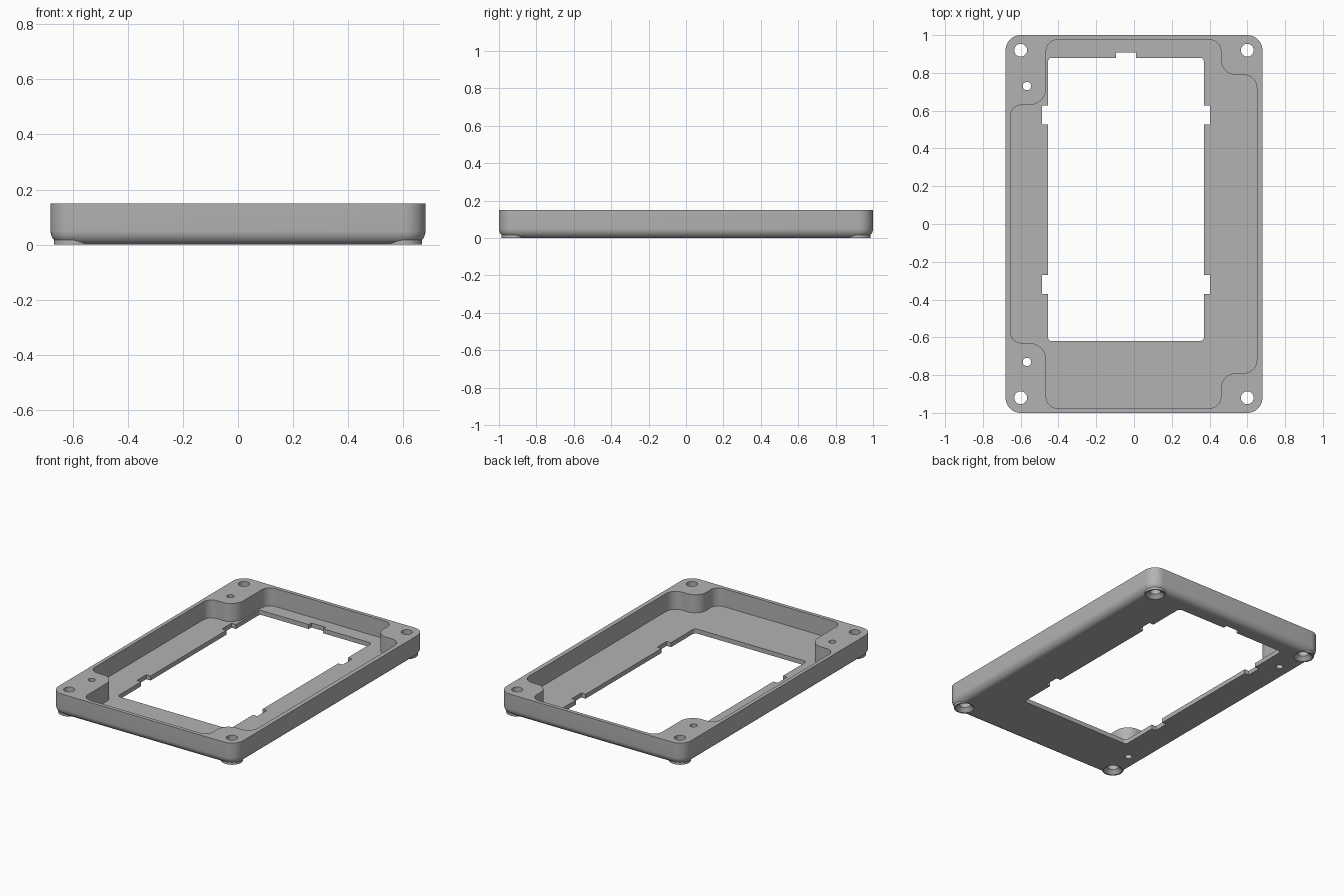
import bpy, bmesh, math
from mathutils import Vector

cube = bpy.data.objects.get("Cube")
if cube:
    bpy.data.objects.remove(cube, do_unlink=True)

W, D, H = 0.68, 1.0, 0.15      # half width, half depth, height
FLOOR = 0.03                   # thickness of the floor
EDGE = 0.05                    # rounding of the lower edge
CORNER = 0.08                  # rounding of the vertical corners

grey = bpy.data.materials.new("plain grey")
grey.use_nodes = True
grey.diffuse_color = (0.45, 0.45, 0.45, 1)
grey.node_tree.nodes["Principled BSDF"].inputs["Base Color"].default_value = (0.45, 0.45, 0.45, 1)


def outline(corners, steps=10):
    """Polygon of (x, y, radius) right-angled corners, each rounded by an arc."""
    pts = []
    for i, (x, y, r) in enumerate(corners):
        p = Vector((x, y))
        if r == 0:
            pts.append(p)
            continue
        a = (Vector(corners[i - 1][:2]) - p).normalized()
        b = (Vector(corners[(i + 1) % len(corners)][:2]) - p).normalized()
        for k in range(steps + 1):
            t = math.pi / 2 * k / steps
            pts.append(p + (a + b - b * math.cos(t) - a * math.sin(t)) * r)
    return pts


def rectangle(x0, x1, y0, y1, r=0):
    return outline([(x0, y0, r), (x1, y0, r), (x1, y1, r), (x0, y1, r)])


def circle(x, y, r, n=40):
    return [Vector((x + r * math.cos(2 * math.pi * k / n),
                    y + r * math.sin(2 * math.pi * k / n))) for k in range(n)]


def loft(name, layers):
    """Closed solid through (outline, height) layers."""
    bm = bmesh.new()
    rings = [[bm.verts.new((p.x, p.y, z)) for p in pts] for pts, z in layers]
    for low, high in zip(rings, rings[1:]):
        n = len(low)
        for i in range(n):
            j = (i + 1) % n
            bm.faces.new((low[i], low[j], high[j], high[i]))
    bm.faces.new(rings[0][::-1])
    bm.faces.new(rings[-1])
    bmesh.ops.recalc_face_normals(bm, faces=bm.faces)
    mesh = bpy.data.meshes.new(name)
    bm.to_mesh(mesh)
    bm.free()
    mesh.materials.append(grey)
    obj = bpy.data.objects.new(name, mesh)
    bpy.context.scene.collection.objects.link(obj)
    return obj


def combine(target, tool, operation):
    """Apply a boolean and remove the tool."""
    mod = target.modifiers.new("boolean", "BOOLEAN")
    mod.operation, mod.solver, mod.object = operation, "EXACT", tool
    bpy.context.view_layer.objects.active = target
    bpy.ops.object.modifier_apply(modifier=mod.name)
    bpy.data.objects.remove(tool, do_unlink=True)


def cut(target, pts, z0=-0.1, z1=0.3):
    combine(target, loft("cutter", [(pts, z0), (pts, z1)]), "DIFFERENCE")


# Outer body with a rounded lower edge
layers = []
for k in range(9):
    t = math.pi / 2 * k / 8
    inset = EDGE * (1 - math.sin(t))
    layers.append((rectangle(inset - W, W - inset, inset - D, D - inset, CORNER - inset),
                   EDGE * (1 - math.cos(t))))
layers.append((rectangle(-W, W, -D, D, CORNER), H))
frame = loft("bezel_frame", layers)

# Round screw feet that fill the lower edge at the corners
screws = [(sx * (W - CORNER), sy * (D - CORNER)) for sx in (-1, 1) for sy in (-1, 1)]
for x, y in screws:
    foot = circle(x, y, 0.067)
    combine(frame, loft("foot", [(foot, 0), (foot, 0.07)]), "UNION")

# Inner pocket that steps around the corner posts, mirrored front to back
half = [(0.46, 0.975, 0.06), (-0.465, 0.975, 0.06), (-0.465, 0.63, 0.09), (-0.655, 0.63, 0.06)]
right = [(0.65, 0.79, 0.07), (0.46, 0.79, 0.08)]
back = right + half
front = [(x, -y, r) for x, y, r in reversed(back)]
cut(frame, outline(back + front), FLOOR)

# Window with clip notches
X0, X1, Y0, Y1 = -0.455, 0.37, -0.62, 0.88
cut(frame, rectangle(X0, X1, Y0, Y1, 0.02))
for y in (-0.32, 0.578):
    cut(frame, rectangle(X0 - 0.032, X0 + 0.05, y - 0.05, y + 0.05))
    cut(frame, rectangle(X1 - 0.05, X1 + 0.032, y - 0.05, y + 0.05))
cut(frame, rectangle(-0.095, 0.01, Y1 - 0.05, Y1 + 0.027))

# Countersunk corner holes
for x, y in screws:
    tool = loft("cutter", [(circle(x, y, r), z) for r, z in
                           ((0.068, -0.01), (0.034, 0.024), (0.034, 0.3))])
    combine(frame, tool, "DIFFERENCE")

# Small holes through the posts on one side
for y in (-0.73, 0.73):
    cut(frame, circle(-0.567, y, 0.022, 24))

# Smooth curved walls, keep hard edges
bpy.ops.object.select_all(action="DESELECT")
frame.select_set(True)
bpy.context.view_layer.objects.active = frame
bpy.ops.object.shade_smooth_by_angle(angle=math.radians(30))
